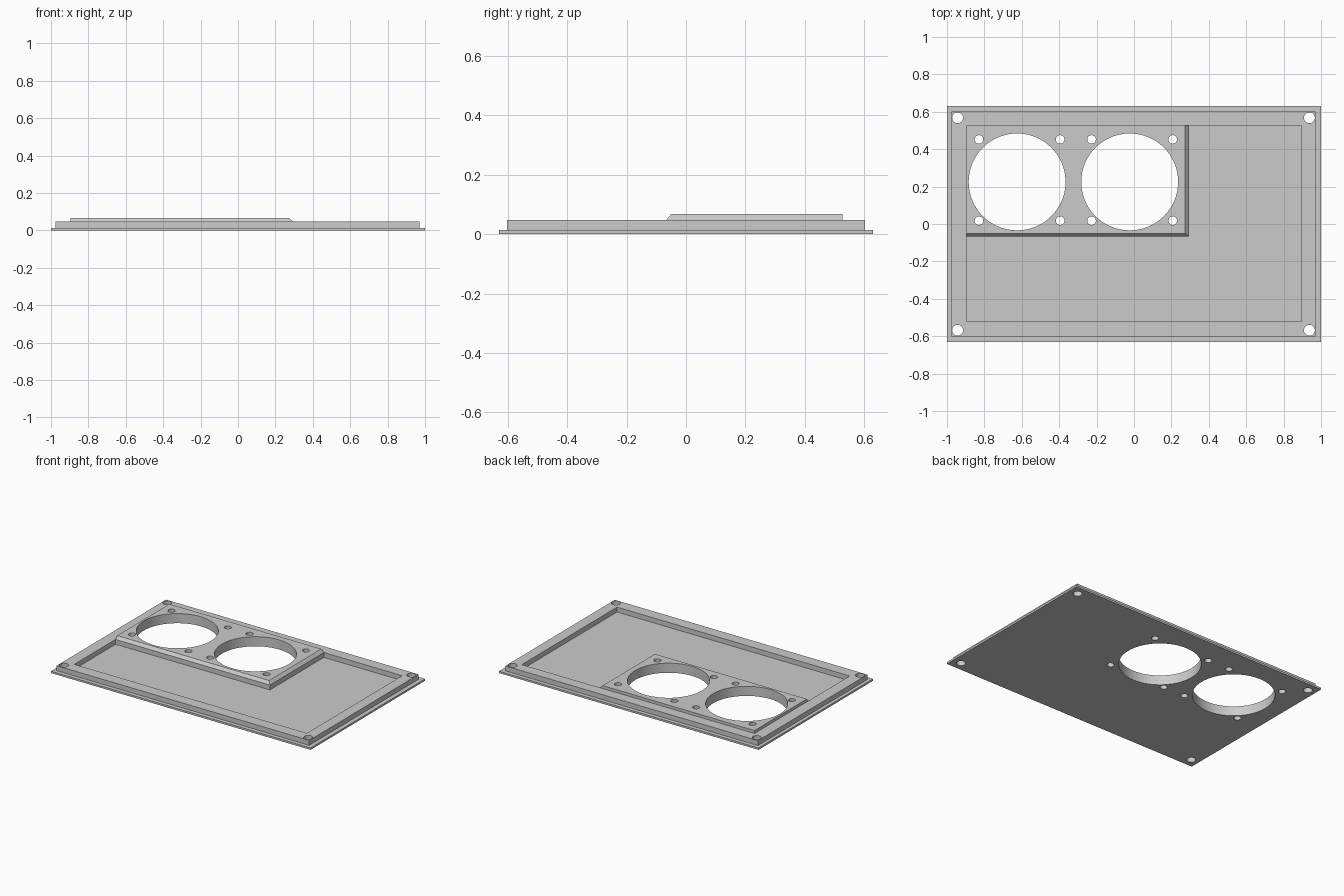
import bpy, bmesh, math

cube = bpy.data.objects.get("Cube")
if cube:
    bpy.data.objects.remove(cube, do_unlink=True)

grey = bpy.data.materials.new("plain_grey")
grey.use_nodes = True
GREY = (0.6, 0.6, 0.6, 1)
grey.diffuse_color = GREY
grey.node_tree.nodes["Principled BSDF"].inputs["Base Color"].default_value = GREY

# Heights of the base flange, rim and raised fan panel
Z_BASE, Z_RIM, Z_PANEL = 0.013, 0.047, 0.067


def finish(bm, name):
    bmesh.ops.recalc_face_normals(bm, faces=bm.faces)
    mesh = bpy.data.meshes.new(name)
    bm.to_mesh(mesh)
    bm.free()
    mesh.materials.append(grey)
    obj = bpy.data.objects.new(name, mesh)
    bpy.context.collection.objects.link(obj)
    return obj


def stacked_block(name, levels):
    """Solid lofted through rectangles given as (x0, x1, y0, y1, z)."""
    bm = bmesh.new()
    rings = [[bm.verts.new((x, y, z)) for x, y in
              ((x0, y0), (x1, y0), (x1, y1), (x0, y1))]
             for x0, x1, y0, y1, z in levels]
    bm.faces.new(rings[0])
    bm.faces.new(rings[-1])
    for low, high in zip(rings, rings[1:]):
        for i in range(4):
            j = (i + 1) % 4
            bm.faces.new((low[i], low[j], high[j], high[i]))
    return finish(bm, name)


def box(name, x0, x1, y0, y1, z0, z1):
    return stacked_block(name, [(x0, x1, y0, y1, z0), (x0, x1, y0, y1, z1)])


def hole_cutter(name, holes):
    """One helper object holding a vertical cylinder for every (x, y, radius)."""
    bm = bmesh.new()
    for x, y, r in holes:
        made = bmesh.ops.create_cone(bm, cap_ends=True, segments=64 if r > 0.1 else 24,
                                     radius1=r, radius2=r, depth=1)
        bmesh.ops.translate(bm, verts=made["verts"], vec=(x, y, 0))
    return finish(bm, name)


def cut(obj, cutter):
    mod = obj.modifiers.new("cut", "BOOLEAN")
    mod.operation = "DIFFERENCE"
    mod.solver = "EXACT"
    mod.object = cutter
    bpy.ops.object.select_all(action="DESELECT")
    bpy.context.view_layer.objects.active = obj
    obj.select_set(True)
    bpy.ops.object.modifier_apply(modifier=mod.name)


# Main parts: flange, raised rim and chamfered fan panel
IN_X, IN_Y0, IN_Y1 = 0.896, -0.521, 0.526
base = box("base_plate", -1, 1, -0.63, 0.63, 0, Z_BASE)
rim = box("raised_rim", -0.976, 0.97, -0.602, 0.602, Z_BASE, Z_RIM)
panel = stacked_block("fan_panel", [
    (-IN_X, 0.293, -0.067, IN_Y1, Z_BASE),
    (-IN_X, 0.293, -0.067, IN_Y1, Z_RIM),
    (-IN_X, 0.274, -0.050, IN_Y1, Z_PANEL)])

# Recess inside the rim
recess = box("recess_cutter", -IN_X, IN_X, IN_Y0, IN_Y1, -1, 1)
cut(rim, recess)

# Corner screw holes, fan openings and fan screw holes
corner_holes = [(x, y, 0.029) for x in (-0.943, 0.938) for y in (-0.568, 0.568)]
fan_holes = []
for cx in (-0.625, -0.023):
    fan_holes.append((cx, 0.225, 0.259))
    fan_holes += [(cx + 0.013 + sx * 0.217, 0.235 + sy * 0.217, 0.023)
                  for sx in (-1, 1) for sy in (-1, 1)]
corner_cutter = hole_cutter("corner_hole_cutter", corner_holes)
fan_cutter = hole_cutter("fan_hole_cutter", fan_holes)
for part, cutter in ((base, corner_cutter), (base, fan_cutter),
                     (rim, corner_cutter), (panel, fan_cutter)):
    cut(part, cutter)

for helper in (recess, corner_cutter, fan_cutter):
    bpy.data.objects.remove(helper, do_unlink=True)

# Smooth hole walls, crisp edges
for part in (base, rim, panel):
    bpy.ops.object.select_all(action="DESELECT")
    bpy.context.view_layer.objects.active = part
    part.select_set(True)
    bpy.ops.object.shade_smooth_by_angle(angle=math.radians(30))
